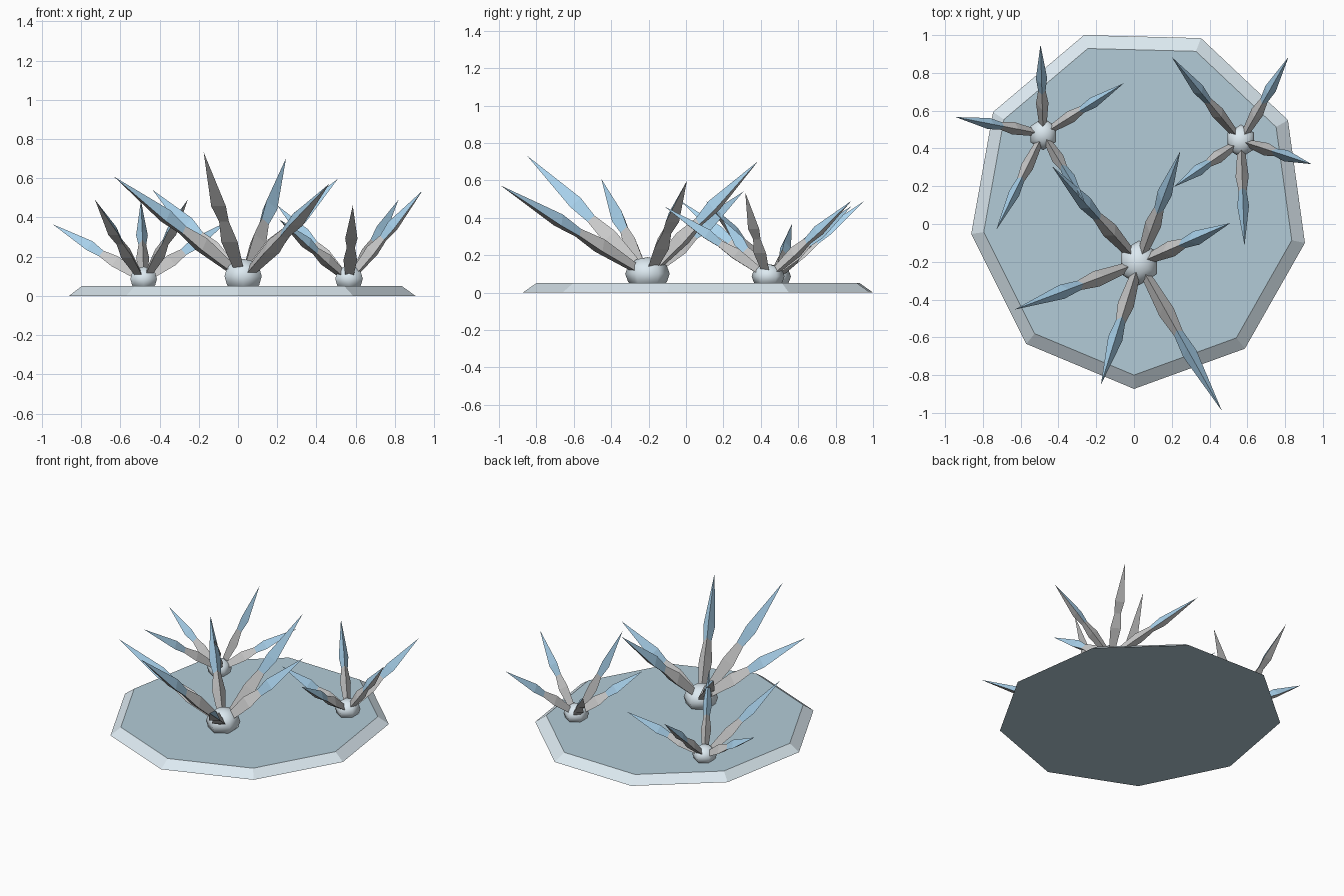
import bpy, bmesh
from mathutils import Vector

if "Cube" in bpy.data.objects:
    bpy.data.objects.remove(bpy.data.objects["Cube"])


def material(name, rgb):
    m = bpy.data.materials.new(name)
    m.diffuse_color = (*rgb, 1)
    m.use_nodes = True
    m.node_tree.nodes["Principled BSDF"].inputs["Base Color"].default_value = m.diffuse_color
    return m


FROST = material("frost", (0.72, 0.82, 0.88))
ICE = material("ice", (0.45, 0.60, 0.68))
BLUE = material("tip_blue", (0.40, 0.65, 0.85))
GREY = material("crystal_grey", (0.8, 0.8, 0.8))


def finish(bm, name, mats):
    bmesh.ops.recalc_face_normals(bm, faces=bm.faces[:])
    me = bpy.data.meshes.new(name)
    bm.to_mesh(me)
    bm.free()
    for m in mats:
        me.materials.append(m)
    ob = bpy.data.objects.new(name, me)
    bpy.context.collection.objects.link(ob)
    return ob


# Irregular nine-sided ice slab with a sloped rim
OUTLINE = [(-0.265, 1.0), (0.355, 0.984), (0.815, 0.55), (0.905, -0.10), (0.587, -0.66),
           (0.0, -0.873), (-0.57, -0.635), (-0.862, -0.053), (-0.746, 0.593)]
bm = bmesh.new()
low = [bm.verts.new((x, y, 0)) for x, y in OUTLINE]
high = [bm.verts.new((x * 0.923, y * 0.923 + 0.006, 0.05)) for x, y in OUTLINE]
bm.faces.new(low).material_index = 1
bm.faces.new(high).material_index = 1
for i in range(9):
    j = (i + 1) % 9
    bm.faces.new((low[i], low[j], high[j], high[i]))
finish(bm, "ice_slab", [FROST, ICE])


# Three-sided crystal: two upper faces turn blue past the neck, underside stays grey
PROFILE = [(0.0, 0.45), (0.32, 1.0), (0.47, 0.6), (0.6, 0.9)]


def spike(name, start, tip, radius):
    start, tip = Vector(start), Vector(tip)
    axis = tip - start
    side = axis.cross(Vector((0, 0, 1))).normalized()
    up = side.cross(axis).normalized()
    bm = bmesh.new()
    rings = []
    for t, w in PROFILE:
        c, r = start + axis * t, radius * w
        rings.append([bm.verts.new(c + up * r),
                      bm.verts.new(c + side * r * 0.87 - up * r * 0.5),
                      bm.verts.new(c - side * r * 0.87 - up * r * 0.5)])
    bm.faces.new(rings[0])
    end = bm.verts.new(tip)
    for k in range(3):
        n = (k + 1) % 3
        for s, (a, b) in enumerate(zip(rings, rings[1:])):
            f = bm.faces.new((a[k], a[n], b[n], b[k]))
            f.material_index = int(s == 2 and k != 1)
        f = bm.faces.new((rings[-1][k], rings[-1][n], end))
        f.material_index = int(k != 1)
    finish(bm, name, [GREY, BLUE])


# Clusters: name, centre, hub radius, spike radius, spike tips
CLUSTERS = [
    ("front", (0.026, -0.206), 0.119, 0.050,
     [(0.466, -0.99, 0.572), (-0.175, -0.85, 0.732), (-0.632, -0.453, 0.608),
      (-0.435, 0.307, 0.54), (0.245, 0.385, 0.702), (0.51, 0.005, 0.598)]),
    ("back_left", (-0.481, 0.476), 0.085, 0.038,
     [(-0.495, 0.95, 0.487), (-0.053, 0.746, 0.38), (-0.944, 0.566, 0.365),
      (-0.729, -0.03, 0.49), (-0.257, 0.106, 0.49)]),
    ("back_right", (0.566, 0.439), 0.088, 0.040,
     [(0.818, 0.884, 0.49), (0.2, 0.884, 0.462), (0.94, 0.317, 0.536),
      (0.585, -0.115, 0.46), (0.21, 0.196, 0.39)]),
]
for label, (cx, cy), hub_r, spike_r, tips in CLUSTERS:
    # Smooth six-sided hub, partly sunk in the slab
    bm = bmesh.new()
    bmesh.ops.create_uvsphere(bm, u_segments=6, v_segments=6, radius=hub_r)
    for v in bm.verts:
        v.co = Vector((v.co.x * 0.92 + cx, v.co.y + cy, v.co.z * 0.75 + 0.05 + 0.42 * hub_r))
    for f in bm.faces:
        f.smooth = True
    finish(bm, label + "_hub", [FROST])
    # Crystals fanning out of the hub
    for i, tip in enumerate(tips):
        spike(f"{label}_spike_{i + 1}", (cx, cy, 0.05 + 0.3 * hub_r), tip, spike_r)
